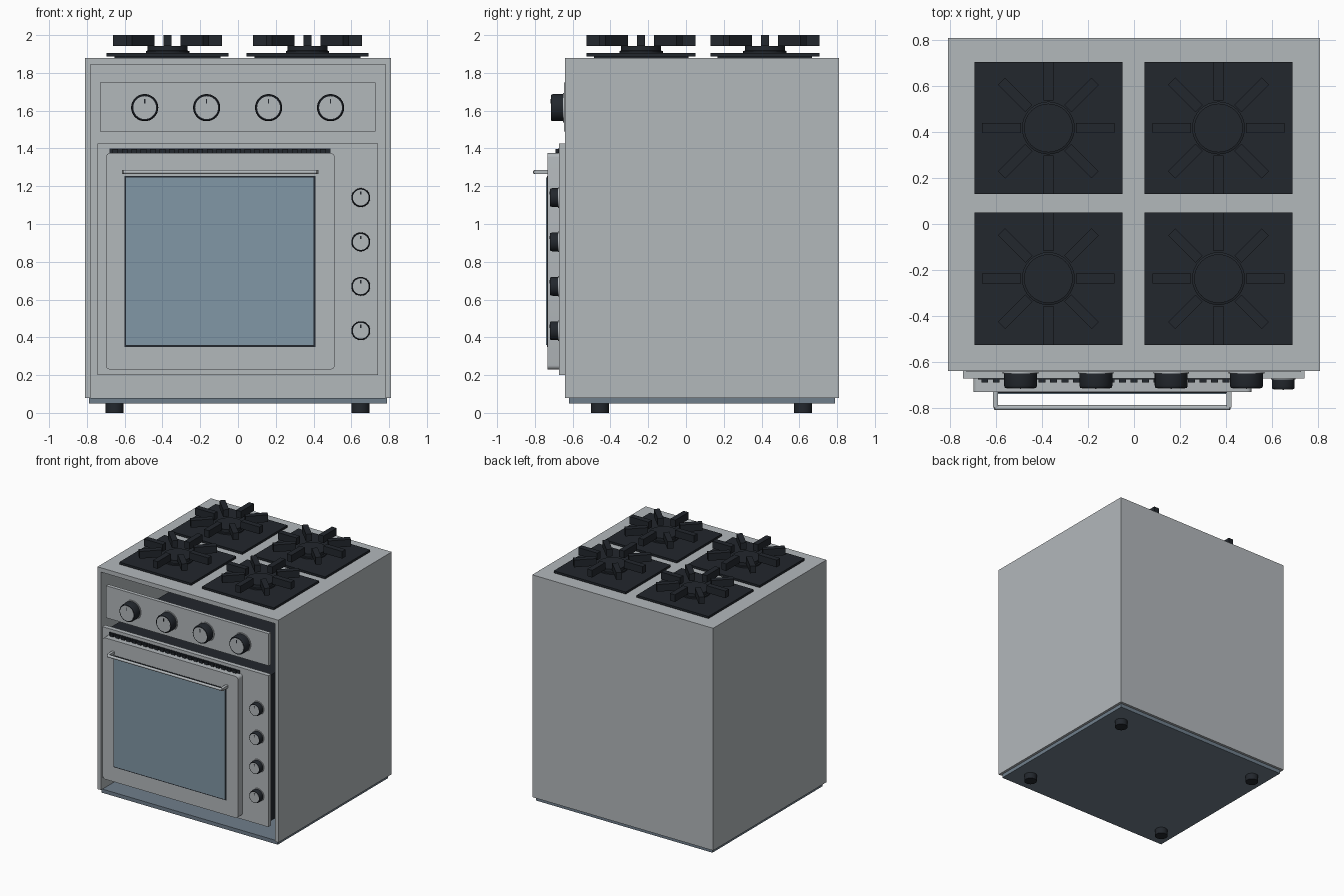
import bpy, bmesh, math
from mathutils import Matrix

if "Cube" in bpy.data.objects:
    bpy.data.objects.remove(bpy.data.objects["Cube"])


def material(name, rgb):
    m = bpy.data.materials.new(name)
    m.diffuse_color = (*rgb, 1)
    m.use_nodes = True
    m.node_tree.nodes["Principled BSDF"].inputs["Base Color"].default_value = m.diffuse_color
    return m


DARK = material("dark_enamel", (0.016, 0.02, 0.026))
SLATE = material("slate_metal", (0.16, 0.21, 0.26))
GLASS = material("blue_glass", (0.22, 0.31, 0.38))
STEEL = material("steel", (0.45, 0.48, 0.5))


def finish(bm, name, mat, smooth=False):
    me = bpy.data.meshes.new(name)
    bmesh.ops.recalc_face_normals(bm, faces=bm.faces)
    bm.to_mesh(me)
    bm.free()
    ob = bpy.data.objects.new(name, me)
    bpy.context.collection.objects.link(ob)
    me.materials.append(mat)
    if smooth:
        bpy.ops.object.select_all(action='DESELECT')
        ob.select_set(True)
        bpy.context.view_layer.objects.active = ob
        bpy.ops.object.shade_smooth_by_angle(angle=math.radians(35))
    return ob


def add_box(bm, x, y, z):
    c = [(a + b) / 2 for a, b in (x, y, z)]
    s = [b - a for a, b in (x, y, z)]
    m = Matrix.Translation(c) @ Matrix.Diagonal((*s, 1))
    return bmesh.ops.create_cube(bm, size=1, matrix=m)['verts']


def box(name, x, y, z, mat=STEEL):
    bm = bmesh.new()
    add_box(bm, x, y, z)
    return finish(bm, name, mat)


def lathe(name, profile, loc, mat, axis='Z', seg=32):
    """Revolve (radius, height) points; axis 'Y' points to the front, 'X' to the right."""
    bm = bmesh.new()
    rings = [[bm.verts.new((r * math.cos(t), r * math.sin(t), h))
              for t in (2 * math.pi * i / seg for i in range(seg))] for r, h in profile]
    for a, b in zip(rings, rings[1:]):
        for i in range(seg):
            j = (i + 1) % seg
            bm.faces.new((a[i], a[j], b[j], b[i]))
    bm.faces.new(rings[0])
    bm.faces.new(rings[-1])
    rot = {'Z': Matrix(), 'Y': Matrix.Rotation(math.pi / 2, 4, 'X'),
           'X': Matrix.Rotation(math.pi / 2, 4, 'Y')}[axis]
    bm.transform(Matrix.Translation(loc) @ rot)
    return finish(bm, name, mat, True)


# Cabinet shell, open at the front
for name, x0, x1 in (("left", -0.81, -0.78), ("right", 0.78, 0.81)):
    box(name + "_side_panel", (x0, x1), (-0.64, 0.81), (0.08, 1.845))
box("back_panel", (-0.78, 0.78), (0.78, 0.81), (0.08, 1.845))
box("cooktop", (-0.81, 0.81), (-0.64, 0.81), (1.845, 1.88))
box("base_plate", (-0.79, 0.79), (-0.62, 0.79), (0.05, 0.08), SLATE)
box("oven_cavity", (-0.72, 0.72), (-0.63, 0.62), (0.22, 1.4), DARK)

# Feet
for x in (-0.653, 0.648):
    for y in (-0.455, 0.62):
        lathe("foot", [(0.048, 0), (0.048, 0.05)], (x, y, 0), DARK)

# Front panels
box("control_panel", (-0.73, 0.727), (-0.645, -0.615), (1.49, 1.75))
box("oven_front_panel", (-0.745, 0.742), (-0.672, -0.635), (0.2, 1.425))

# Oven door with rounded corners
bm = bmesh.new()
add_box(bm, (-0.70, 0.512), (-0.732, -0.672), (0.23, 1.375))
edges = [e for e in bm.edges if abs(e.verts[0].co.y - e.verts[1].co.y) > 0.01]
bmesh.ops.bevel(bm, geom=edges, offset=0.022, segments=4, profile=0.5, affect='EDGES')
finish(bm, "oven_door", STEEL, True)

# Window and its dark seal
box("window_seal", (-0.602, 0.41), (-0.735, -0.725), (0.35, 1.255), DARK)
box("window_glass", (-0.593, 0.401), (-0.74, -0.73), (0.359, 1.246), GLASS)

# Vent strip with slats above the door
box("vent_strip", (-0.68, 0.49), (-0.678, -0.67), (1.375, 1.4), DARK)
bm = bmesh.new()
for i in range(24):
    x = -0.665 + i * 0.05
    if x < 0.48:
        add_box(bm, (x, x + 0.03), (-0.69, -0.676), (1.375, 1.396))
finish(bm, "vent_slats", DARK)

# Door handle
lathe("handle_bar", [(0.007, 0), (0.011, 0.005), (0.011, 1.025), (0.007, 1.03)],
      (-0.61, -0.8, 1.275), STEEL, 'X', 16)
for x in (-0.604, 0.414):
    box("handle_post", (x - 0.011, x + 0.011), (-0.8, -0.73), (1.265, 1.286))


# Knobs
def knob(x, y, z, r, depth):
    lathe("knob_bezel", [(r * 1.08, 0), (r * 1.08, 0.006)], (x, y, z), STEEL, 'Y')
    lathe("knob", [(r, 0.006), (r, depth - 0.012), (r * 0.96, depth - 0.003),
                   (r * 0.92, depth)], (x, y, z), DARK, 'Y')
    lathe("knob_face", [(r * 0.84, depth - 0.002), (r * 0.84, depth + 0.001)],
          (x, y, z), STEEL, 'Y')
    box("knob_marker", (x - 0.003, x + 0.003), (y - depth - 0.003, y - depth),
        (z + r * 0.3, z + r * 0.65), DARK)


for i in range(4):
    knob(-0.494 + i * 0.328, -0.645, 1.616, 0.072, 0.07)
    knob(0.65, -0.672, 1.14 - i * 0.235, 0.05, 0.047)

# Four burners: plate, cap and eight radial grate arms
for x in (-0.373, 0.368):
    for y in (0.418, -0.238):
        box("burner_plate", (x - 0.322, x + 0.322), (y - 0.288, y + 0.288),
            (1.888, 1.905), DARK)
        box("burner_mount", (x - 0.28, x + 0.28), (y - 0.25, y + 0.25), (1.88, 1.888), DARK)
        lathe("burner_cap", [(0.115, 1.905), (0.115, 1.915), (0.106, 1.918), (0.106, 1.942)],
              (x, y, 0), DARK)
        bm = bmesh.new()
        for k in range(8):
            vs = add_box(bm, (0.12, 0.288), (-0.022, 0.022), (1.942, 2.0))
            bmesh.ops.rotate(bm, verts=vs, cent=(0, 0, 0),
                             matrix=Matrix.Rotation(k * math.pi / 4, 3, 'Z'))
        bm.transform(Matrix.Translation((x, y, 0)))
        finish(bm, "grate_arms", DARK)
